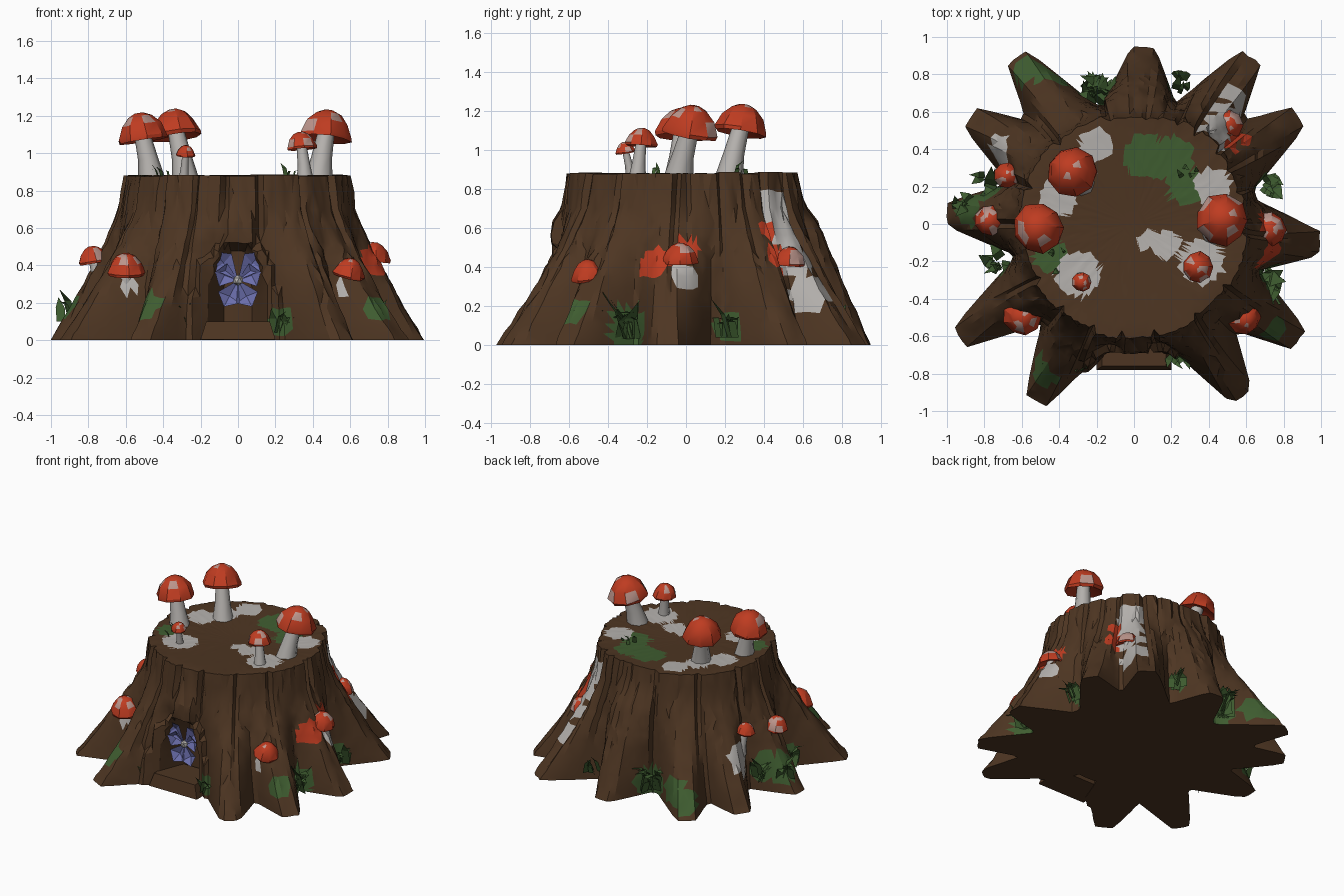
import bpy, bmesh, math, random
from math import sin, cos, pi, radians
from mathutils import Vector, Matrix

random.seed(4)
cube = bpy.data.objects.get("Cube")
if cube:
    bpy.data.objects.remove(cube)


def material(name, colour):
    mat = bpy.data.materials.new(name)
    mat.use_nodes = True
    mat.diffuse_color = (*colour, 1)
    mat.node_tree.nodes["Principled BSDF"].inputs["Base Color"].default_value = (*colour, 1)
    return mat


BARK = material("bark brown", (.075, .036, .016))
PALE = material("mushroom grey", (.46, .44, .42))
MOSS = material("moss green", (.05, .11, .03))
RED = material("cap red", (.52, .045, .015))
SPOT = material("cap spot pink", (.5, .3, .26))
BLUE = material("petal blue", (.15, .16, .42))


def finish(bm, name, mats, smooth=None):
    mesh = bpy.data.meshes.new(name)
    bmesh.ops.recalc_face_normals(bm, faces=bm.faces)
    bm.to_mesh(mesh)
    bm.free()
    obj = bpy.data.objects.new(name, mesh)
    bpy.context.collection.objects.link(obj)
    for mat in mats:
        mesh.materials.append(mat)
    if smooth:
        bpy.ops.object.select_all(action='DESELECT')
        obj.select_set(True)
        bpy.context.view_layer.objects.active = obj
        bpy.ops.object.shade_smooth_by_angle(angle=radians(smooth))


def bridge(bm, low, high):
    n = len(low)
    return [bm.faces.new((low[i], low[(i + 1) % n], high[(i + 1) % n], high[i])) for i in range(n)]


def angle_gap(a, b):
    return abs((a - b + pi) % (2 * pi) - pi)


def clamp(value):
    return min(1, max(0, value))


# Stump outline: flaring trunk, pointed roots and an arched hollow at the front
TOP = .885
ROOTS = [(87, .95), (55, 1.09), (33, 1.05), (-6, 1.0), (-35, 1.08), (-58, 1.09),
         (-119, 1.08), (-147, 1.11), (177, 1.0), (147, 1.04), (125, 1.09)]


def trunk_radius(theta, z):
    trunk = .67 - .07 * (z / TOP) ** 2
    r = trunk
    for deg, reach in ROOTS:
        gap = angle_gap(theta, radians(deg))
        if gap < .5:
            length = trunk + (reach - trunk) * clamp(1 - z / .72) ** 1.4
            taper = .13 / max(length - trunk, .03)
            r = max(r, min(length, (.065 + taper * length) / (sin(gap) + taper)))
    if angle_gap(theta, pi / 2) < .25:
        r += .03 * clamp((.7 - z) / .06) * clamp(z / .4) - .02 * clamp((z - .7) / .1)
    gap = angle_gap(theta, -pi / 2)
    arch = .18 * math.sqrt(clamp(1 - (z / .52) ** 3))
    if gap < arch + .13:
        r += .045 * clamp((.72 - z) / .08)
    if arch > 0:
        r += (.5 - r) * clamp((arch + .04 - gap) / .05)
    return r


# Grass tufts: position, blade length, blade count
TUFTS = [(-.28, -.69, .03, .18, 12), (-.2, .7, .05, .23, 18), (.24, .74, .08, .14, 6),
         (.72, .2, .04, .18, 9), (-.78, .21, .1, .18, 8), (-.73, -.2, .05, .17, 8),
         (.7, -.3, .03, .24, 14), (.23, -.7, .04, .14, 8), (.34, -.68, .05, .14, 6),
         (-.9, .1, .1, .18, 5), (-.42, -.18, .86, .09, 4), (.27, .27, .86, .1, 4),
         (-.43, -.75, .1, .15, 6)]

# Painted patches on the bark: centre, size, material slot
PATCHES = [
    (-.2, .42, .88, .09, 1), (-.3, .28, .88, .09, 1), (-.4, .14, .88, .1, 1),
    (-.3, -.27, .88, .12, 1), (.07, -.08, .88, .06, 1), (.17, -.11, .88, .08, 1),
    (.36, -.2, .88, .12, 1), (.42, .2, .88, .1, 1), (.06, .36, .87, .12, 2),
    (.2, .35, .87, .12, 2), (.28, .2, .88, .1, 2), (-.45, -.17, .88, .09, 2),
    (.56, -.47, .27, .09, 1), (-.58, -.45, .28, .08, 1), (.74, -.02, .34, .08, 1),
    (.68, -.14, .4, .1, 3), (.72, .02, .5, .07, 3), (.42, .47, .7, .1, 1),
    (.44, .5, .56, .09, 1), (.48, .55, .42, .1, 1), (.51, .62, .25, .11, 1),
    (.53, .42, .42, .1, 3), (.49, .41, .57, .07, 3), (-.7, .36, .28, .12, 1),
    (-.48, -.78, .17, .1, 2), (-.58, .84, .12, .1, 2), (-.44, .76, .14, .11, 2),
    (.74, -.56, .17, .07, 2), (-.84, .09, .16, .11, 2), (-.72, .1, .25, .08, 2)]


def patch_slot(point):
    for x, y, z, size, slot in PATCHES:
        if (point - Vector((x, y, z))).length < size:
            return slot
    for x, y, z, size, _ in TUFTS:
        if z < TOP / 2 and (point - Vector((x, y, z + .05))).length < size * .5:
            return 2
    return 0


# Stump: broad bark slabs, each several columns wide
COLS = 168
LEVELS = [0, .025, .06, .11, .17, .23, .29, .35, .4, .44, .48, .52, .57, .63, .7, .79, TOP]
grooves, twist, chips = [], [], []
while len(grooves) < COLS:
    width = random.randint(4, 13)
    slab, lean = random.uniform(-.012, .018), random.uniform(-.12, .12)
    chip = random.uniform(-.01, .003)
    grooves += [-.025] + [slab] * width
    twist += [lean] * (width + 1)
    chips += [chip] * (width + 1)
bm = bmesh.new()
rings = []
for z in LEVELS:
    ring = []
    for i in range(COLS):
        a = 2 * pi * i / COLS
        hollow = angle_gap(a, -pi / 2) < .26 and z < .56
        rough = 0 if hollow else grooves[i] * min(1, .2 + z) + random.uniform(-.006, .006) * min(1, z * 6)
        r = trunk_radius(a, z) + rough
        if not hollow:
            a += twist[i] * z * (TOP - z)
        lift = 0 if z == 0 else chips[i] if z == TOP else random.uniform(-.008, .008)
        ring.append(bm.verts.new((r * cos(a), r * sin(a), z + lift)))
    rings.append(ring)
bm.faces.new(rings[0][::-1])
for low, high in zip(rings, rings[1:]):
    bridge(bm, low, high)
# Slightly dished cut top
previous = rings[-1]
for part in (.93, .85, .75, .65, .55, .45, .35, .25, .12):
    ring = [bm.verts.new((v.co.x * part, v.co.y * part,
                          TOP - .025 * (1 - part) - random.uniform(0, .004) * part))
            for v in rings[-1]]
    bridge(bm, previous, ring)
    previous = ring
bm.faces.new(previous)
# Split the bark into facets, then paint the patches
bmesh.ops.triangulate(bm, faces=[f for f in bm.faces if len(f.verts) == 4])
for face in bm.faces:
    if len(face.verts) == 3:
        face.material_index = patch_slot(face.calc_center_median())
finish(bm, "stump", [BARK, PALE, MOSS, RED], 25)

# Doorstep under the hollow
bm = bmesh.new()
bmesh.ops.create_cube(bm, size=1, matrix=Matrix.LocRotScale((0, -.66, .052), None, (.4, .24, .096)))
for v in bm.verts:
    if v.co.z > .05:
        v.co.x *= .85
        v.co.y += .02
finish(bm, "doorstep", [BARK])


def ring_at(bm, centre, axis, radius, sides, wobble=0):
    turn = Vector((0, 0, 1)).rotation_difference(axis)
    return [bm.verts.new(centre + turn @ Vector((cos(2 * pi * i / sides), sin(2 * pi * i / sides), 0))
                         * radius * (1 + random.uniform(-wobble, wobble))) for i in range(sides)]


def mushroom(name, cap, size, foot):
    cap, foot = Vector(cap), Vector(foot)
    axis = ((cap - foot).normalized() + Vector((0, 0, .4))).normalized()
    # Bent, tapered stem
    bm = bmesh.new()
    bend = Vector((foot.x * .6 + cap.x * .4, foot.y * .6 + cap.y * .4, (foot.z + cap.z) / 2))
    stem = size * .38
    loops = [ring_at(bm, p, axis, stem * k, 8)
             for p, k in ((foot, 1.5), (bend, 1.1), (cap + axis * size * .3, .85))]
    for low, high in zip(loops, loops[1:]):
        bridge(bm, low, high)
    for loop in (loops[0], loops[-1]):
        bm.faces.new(loop)
    finish(bm, name + "_stem", [PALE], 50)
    # Lumpy domed cap with pale spots, more of them on the small ones
    bm = bmesh.new()
    spotted = .12 if size > .11 else .28
    profile = [(.3, .15), (1.0, -.12), (1.04, .03), (.82, .55), (.5, .9), (.2, 1.04)]
    loops = [ring_at(bm, cap + axis * size * h, axis, size * r, 9, .06) for r, h in profile]
    for row, (low, high) in enumerate(zip(loops, loops[1:])):
        for face in bridge(bm, low, high):
            face.material_index = int(row > 1 and random.random() < spotted)
    bm.faces.new(loops[0])
    bm.faces.new(loops[-1])
    finish(bm, name + "_cap", [RED, SPOT], 30)


# Mushrooms: cap base, cap size, stem foot
MUSHROOMS = [
    ((-.51, -.02, 1.08), .13, (-.46, -.04, .85)), ((-.33, .28, 1.1), .13, (-.28, .22, .85)),
    ((.47, .02, 1.09), .135, (.43, -.04, .85)), ((.34, -.23, 1.03), .08, (.36, -.25, .85)),
    ((-.28, -.31, .99), .05, (-.29, -.28, .85)), ((.59, -.5, .35), .085, (.55, -.47, .23)),
    ((.72, -.03, .43), .09, (.7, -.03, .28)), ((-.6, -.49, .36), .1, (-.6, -.46, .24)),
    ((-.77, .02, .42), .08, (-.74, .02, .3)), ((-.68, .26, .45), .065, (-.65, .27, .27)),
    ((.5, .53, .42), .08, (.48, .51, .26))]
for number, (cap, size, foot) in enumerate(MUSHROOMS):
    mushroom("mushroom_%d" % number, cap, size, foot)


# Grass: broad, bent, pointed blades fanning outward
def tuft(name, x, y, z, length, blades):
    bm = bmesh.new()
    for _ in range(blades):
        a = math.atan2(y, x) + random.uniform(-1.4, 1.4)
        out, side = Vector((cos(a), sin(a), 0)), Vector((-sin(a), cos(a), 0))
        root = Vector((x, y, z)) + side * random.uniform(-.07, .07) + out * random.uniform(-.04, .02)
        tall = length * random.uniform(.6, 1.1)
        width = length * random.uniform(.08, .18)
        mid = root + out * tall * .2 + Vector((0, 0, tall * .6))
        tip = root + out * tall * .55 + Vector((0, 0, tall * random.uniform(.5, 1.1)))
        a1, a2, b1, b2, end = [bm.verts.new(p) for p in (
            root - side * width, root + side * width, mid + side * width, mid - side * width, tip)]
        bm.faces.new((a1, a2, b1, b2))
        bm.faces.new((b2, b1, end))
    finish(bm, name, [MOSS])


for number, spec in enumerate(TUFTS):
    tuft("grass_tuft_%d" % number, *spec)

# Flower in the hollow: broad folded petals round a pale centre
bm = bmesh.new()
heart = Vector((0, -.64, .32))
for deg, reach in ((50, .2), (130, .2), (20, .13), (160, .13), (-62, .16), (-118, .16)):
    out = Vector((cos(radians(deg)), 0, sin(radians(deg))))
    side = Vector((-out.z, 0, out.x)) * .065
    points = (heart, heart + out * reach * .65 + side + Vector((0, -.02, 0)),
              heart + out * reach + Vector((0, -.03, 0)),
              heart + out * reach * .65 - side + Vector((0, -.02, 0)))
    base, left, tip, right = [bm.verts.new(p) for p in points]
    fold = bm.verts.new(heart + out * reach * .6 + Vector((0, .01, 0)))
    for trio in ((base, left, fold), (left, tip, fold), (tip, right, fold), (right, base, fold)):
        bm.faces.new(trio)
finish(bm, "flower_petals", [BLUE])
bm = bmesh.new()
bmesh.ops.create_icosphere(bm, subdivisions=1, radius=.03, matrix=Matrix.Translation(heart))
finish(bm, "flower_centre", [PALE])
